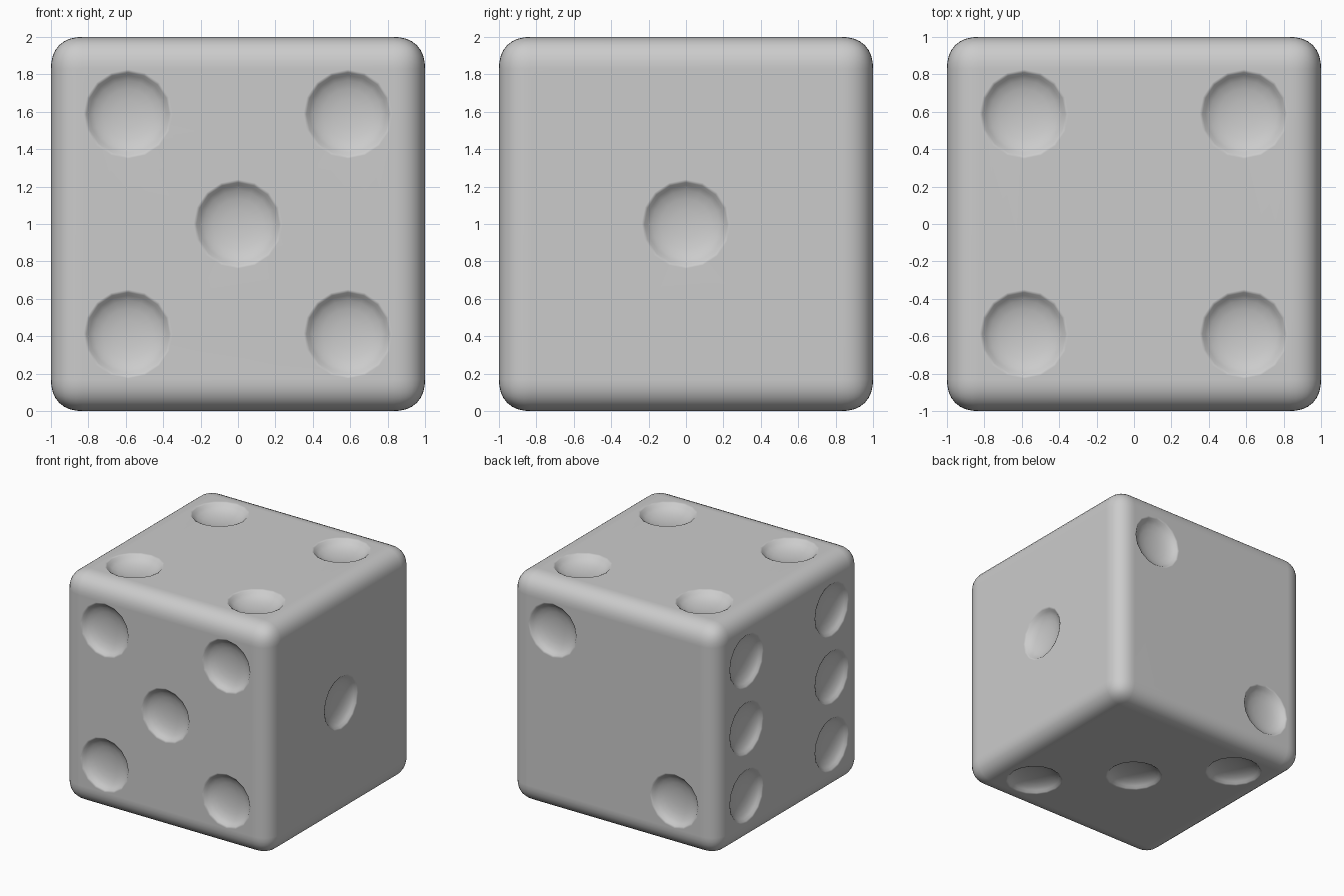
import bpy, bmesh, math
from mathutils import Matrix, Vector

if "Cube" in bpy.data.objects:
    bpy.data.objects.remove(bpy.data.objects["Cube"])

S = 0.588      # pip spacing from the face centre
SIDES = 16

grey = bpy.data.materials.new("light_grey")
grey.use_nodes = True
colour = (0.6, 0.6, 0.6, 1)
grey.diffuse_color = colour
grey.node_tree.nodes["Principled BSDF"].inputs["Base Color"].default_value = colour


def make_object(name, bm):
    mesh = bpy.data.meshes.new(name)
    bm.to_mesh(mesh)
    bm.free()
    mesh.materials.append(grey)
    obj = bpy.data.objects.new(name, mesh)
    bpy.context.collection.objects.link(obj)
    return obj


def add_dish(bm, matrix):
    """Closed lathe: a shallow dish below z=0 with a softened rim and a lid above."""
    profile = [(0.075, -0.071), (0.135, -0.062), (0.18, -0.045), (0.207, -0.026),
               (0.222, -0.009), (0.238, 0.0), (0.238, 0.05)]
    rings = []
    for r, z in profile:
        angles = [2 * math.pi * i / SIDES for i in range(SIDES)]
        rings.append([bm.verts.new(matrix @ Vector((r * math.cos(a), r * math.sin(a), z)))
                      for a in angles])
    bottom = bm.verts.new(matrix @ Vector((0, 0, -0.074)))
    for i in range(SIDES):
        j = (i + 1) % SIDES
        bm.faces.new((bottom, rings[0][j], rings[0][i]))
        for low, high in zip(rings, rings[1:]):
            bm.faces.new((low[i], low[j], high[j], high[i]))
    bm.faces.new(rings[-1])


# Rounded cube body
bm = bmesh.new()
bmesh.ops.create_cube(bm, size=2, matrix=Matrix.Translation((0, 0, 1)))
bmesh.ops.bevel(bm, geom=bm.edges[:], offset=0.17, segments=8, profile=0.55,
                affect='EDGES', clamp_overlap=True)
body = make_object("die_body", bm)

# Pip layouts: face normal, face up direction, pip positions on the face
corners = [(-S, -S), (-S, S), (S, -S), (S, S)]
faces = [
    ((0, -1, 0), (0, 0, 1), corners + [(0, 0)]),             # front
    ((1, 0, 0), (0, 0, 1), [(0, 0)]),                        # +x side
    ((0, 0, 1), (0, 1, 0), corners),                         # top
    ((0, 1, 0), (0, 0, 1), [(-S, S), (S, -S)]),              # back
    ((-1, 0, 0), (0, 0, 1), corners + [(-S, 0), (S, 0)]),    # -x side
    ((0, 0, -1), (0, 1, 0), [(-S, -S), (0, 0), (S, S)]),     # underside
]
bm = bmesh.new()
for normal, up, pips in faces:
    n, v = Vector(normal), Vector(up)
    u = v.cross(n)
    turn = Matrix((u, v, n)).transposed().to_4x4()
    for a, b in pips:
        centre = Vector((0, 0, 1)) + n + u * a + v * b
        add_dish(bm, Matrix.Translation(centre) @ turn)
bmesh.ops.recalc_face_normals(bm, faces=bm.faces[:])
cutter = make_object("pip_cutter", bm)
cutter.hide_render = True

# Carve the pips, then smooth the shading
bpy.context.view_layer.objects.active = body
for obj in bpy.context.selected_objects:
    obj.select_set(False)
body.select_set(True)
carve = body.modifiers.new("carve_pips", 'BOOLEAN')
carve.operation = 'DIFFERENCE'
carve.solver = 'EXACT'
carve.object = cutter
bpy.ops.object.modifier_apply(modifier=carve.name)
bpy.data.objects.remove(cutter)
bpy.ops.object.shade_smooth()
weighted = body.modifiers.new("even_shading", 'WEIGHTED_NORMAL')
weighted.keep_sharp = True
